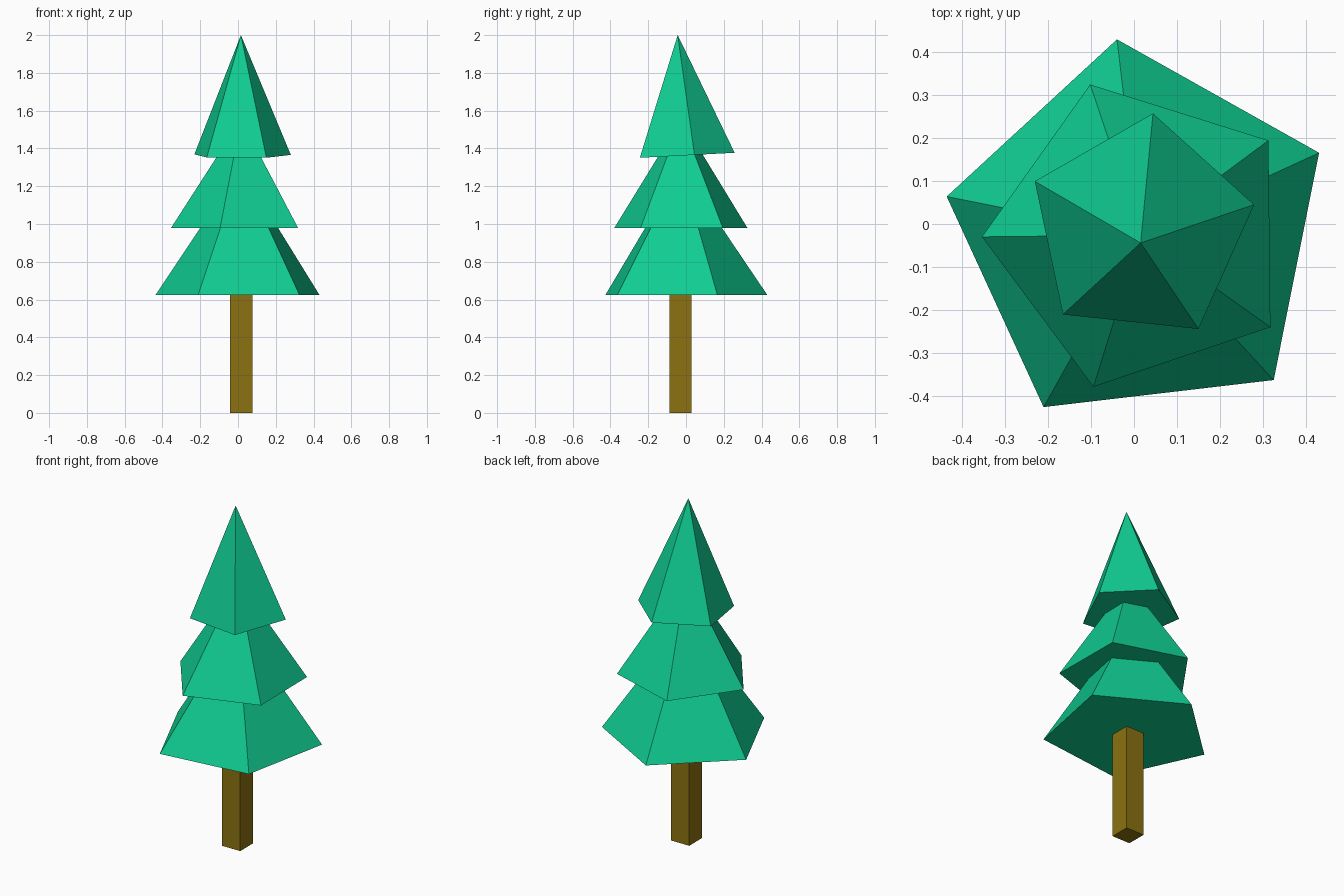
import bpy, bmesh
from math import cos, sin, pi, radians
from mathutils import Matrix

if "Cube" in bpy.data.objects:
    bpy.data.objects.remove(bpy.data.objects["Cube"])


def material(name, color):
    m = bpy.data.materials.new(name)
    m.diffuse_color = (*color, 1)
    m.use_nodes = True
    m.node_tree.nodes["Principled BSDF"].inputs["Base Color"].default_value = m.diffuse_color
    return m


def add_object(name, bm, mat):
    bmesh.ops.recalc_face_normals(bm, faces=bm.faces)
    mesh = bpy.data.meshes.new(name)
    bm.to_mesh(mesh)
    bm.free()
    mesh.materials.append(mat)
    obj = bpy.data.objects.new(name, mesh)
    bpy.context.collection.objects.link(obj)
    return obj


def foliage(name, center, radius, height, turn, tilt=0):
    """Five-sided closed pyramid, turned about z and tilted about x."""
    bm = bmesh.new()
    angles = [radians(turn) + 2 * pi * i / 5 for i in range(5)]
    ring = [bm.verts.new((radius * cos(a), radius * sin(a), 0)) for a in angles]
    apex = bm.verts.new((0, 0, height))
    bm.faces.new(ring[::-1])
    for i in range(5):
        bm.faces.new((ring[i], ring[(i + 1) % 5], apex))
    obj = add_object(name, bm, green)
    obj.location = center
    obj.rotation_euler.x = radians(tilt)


green = material("needles", (0.005, 0.61, 0.285))
brown = material("bark", (0.26, 0.17, 0.005))

# Square trunk, ending just inside the lowest tier
bm = bmesh.new()
bmesh.ops.create_cube(bm, size=1, matrix=Matrix.Translation((0.017, -0.029, 0.34))
                      @ Matrix.Diagonal((0.117, 0.117, 0.68, 1)))
add_object("trunk", bm, brown)

# Three overlapping foliage tiers
foliage("lower_foliage", (0.014, -0.026, 0.625), 0.459, 0.675, 24.7)
foliage("middle_foliage", (0.016, -0.026, 0.98), 0.37, 0.575, 36.6)
foliage("top_foliage", (0.0155, -0.0106, 1.363), 0.27, 0.638, 11.9, 3)
